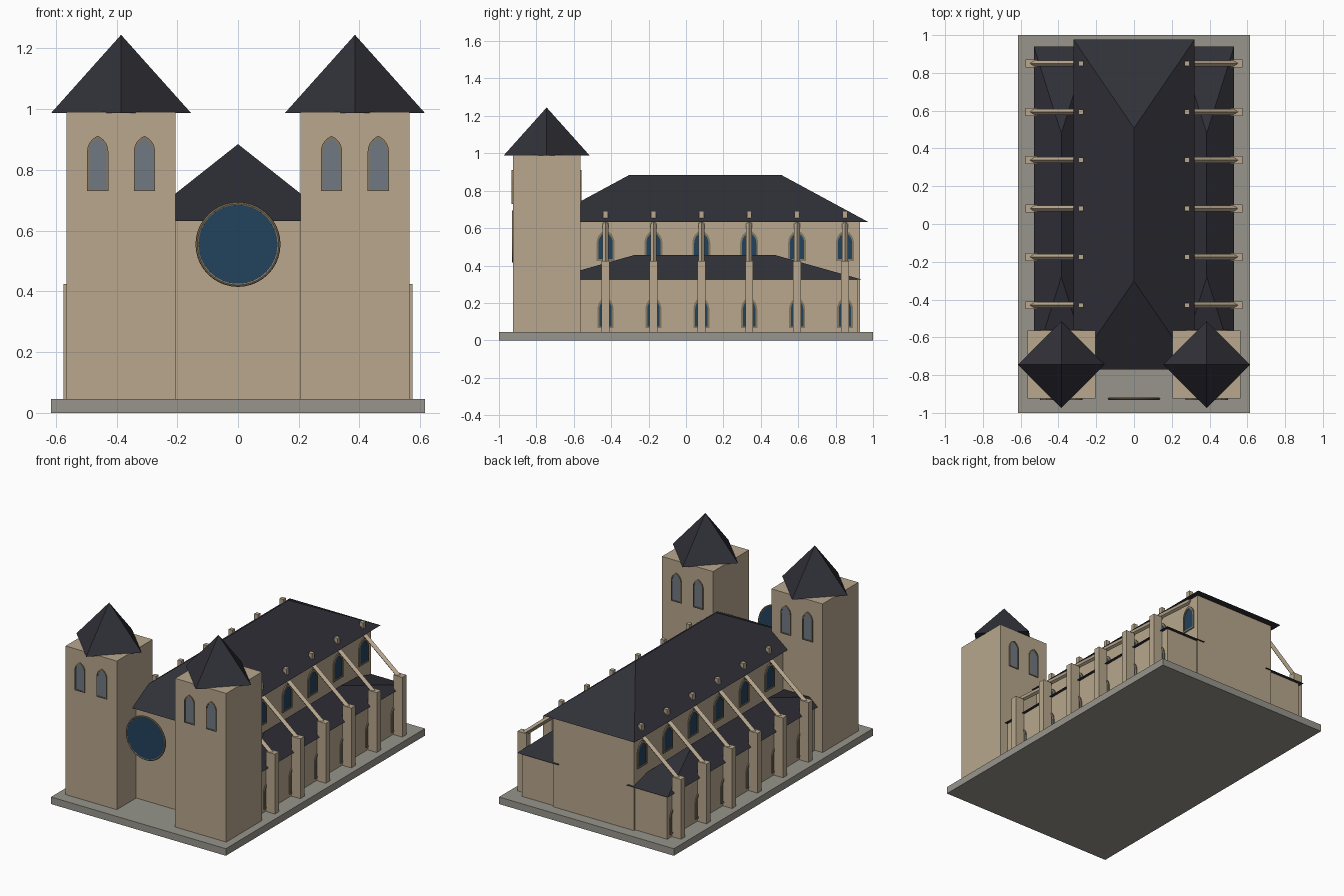
import bpy, bmesh, math
from mathutils import Matrix, Vector

cube = bpy.data.objects.get("Cube")
if cube:
    bpy.data.objects.remove(cube, do_unlink=True)


def material(name, r, g, b):
    m = bpy.data.materials.new(name)
    m.use_nodes = True
    m.diffuse_color = (r, g, b, 1)
    m.node_tree.nodes["Principled BSDF"].inputs["Base Color"].default_value = (r, g, b, 1)
    return m


STONE = material("warm stone", 0.48, 0.39, 0.27)
TRIM = material("dark stone trim", 0.24, 0.19, 0.12)
SLATE = material("dark slate", 0.03, 0.03, 0.04)
PAVING = material("grey paving", 0.31, 0.30, 0.26)
BLUE = material("blue glass", 0.016, 0.055, 0.11)
GREY = material("grey glass", 0.165, 0.19, 0.225)


def finish(name, bm, *mats):
    bmesh.ops.recalc_face_normals(bm, faces=bm.faces)
    mesh = bpy.data.meshes.new(name)
    bm.to_mesh(mesh)
    bm.free()
    for m in mats:
        mesh.materials.append(m)
    ob = bpy.data.objects.new(name, mesh)
    bpy.context.collection.objects.link(ob)
    return ob


def box(name, x, y, z, mat):
    """Block from (min, max) pairs."""
    bm = bmesh.new()
    spans = [sorted(s) for s in (x, y, z)]
    centre = Vector([(a + b) / 2 for a, b in spans])
    size = Vector([b - a for a, b in spans])
    bmesh.ops.create_cube(bm, size=1, matrix=Matrix.Translation(centre) @ Matrix.Diagonal(size).to_4x4())
    return finish(name, bm, mat)


def prism(name, start, end, r1, r2, sides, mat, turn=0.0):
    """Round or many-sided bar, cone or disc between two points."""
    bm = bmesh.new()
    a, b = Vector(start), Vector(end)
    axis = b - a
    rot = axis.to_track_quat('Z', 'Y').to_matrix().to_4x4() @ Matrix.Rotation(turn, 4, 'Z')
    bmesh.ops.create_cone(bm, cap_ends=True, segments=sides, radius1=r1, radius2=r2,
                          depth=axis.length, matrix=Matrix.Translation((a + b) / 2) @ rot)
    return finish(name, bm, mat)


def hip_roof(name, x, y, half_x, half_y, half_ridge, z0, z1):
    bm = bmesh.new()
    e = [bm.verts.new((x + i * half_x, y + j * half_y, z0)) for i, j in ((-1, -1), (1, -1), (1, 1), (-1, 1))]
    front, back = [bm.verts.new((x, y + j * half_ridge, z1)) for j in (-1, 1)]
    for f in (e, (e[0], e[1], front), (e[2], e[3], back),
              (e[1], e[2], back, front), (e[3], e[0], front, back)):
        bm.faces.new(f)
    return finish(name, bm, SLATE)


def arch(width, bottom, spring, top, steps=6):
    """Outline of a pointed arch as (across, up) points."""
    h, rise = width / 2, top - spring
    r = (rise * rise + h * h) / (2 * h)
    sweep = math.asin(min(1, rise / r))
    right = [(h - r + r * math.cos(sweep * i / steps), spring + r * math.sin(sweep * i / steps))
             for i in range(steps)]
    return [(-h, bottom), (h, bottom)] + right + [(0, top)] + [(-u, v) for u, v in reversed(right)]


def window(name, x, y, angle, width, bottom, spring, top, rim, glass):
    """Pointed window plate whose face points to -y before turning."""
    bm = bmesh.new()
    outer = arch(width, bottom, spring, top)
    inner = arch(width - 2 * rim, bottom + rim, spring, top - 1.4 * rim)
    loops = [[bm.verts.new((u, -d, v)) for u, v in pts]
             for pts, d in ((outer, 0), (outer, 0.007), (inner, 0.007), (inner, 0.003))]
    n = len(outer)
    for a, b in zip(loops, loops[1:]):
        for i in range(n):
            j = (i + 1) % n
            # The two bottom corners repeat at the spring only as edges
            bm.faces.new((a[i], a[j], b[j], b[i]))
    pane = bm.faces.new(loops[-1])
    pane.material_index = 1
    bm.faces.new(list(reversed(loops[0])))
    bm.transform(Matrix.Translation((x, y, 0)) @ Matrix.Rotation(angle, 4, 'Z'))
    return finish(name, bm, TRIM, glass)


# Plinth, nave and its roof
box("plinth", (-0.615, 0.615), (-1, 1), (0, 0.045), PAVING)
box("nave", (-0.285, 0.285), (-0.73, 0.93), (0.045, 0.634), STONE)
hip_roof("nave_roof", 0, 0.103, 0.32, 0.873, 0.405, 0.632, 0.885)

# Round window between the towers
prism("rose_glass", (0, -0.921, 0.555), (0, -0.929, 0.555), 0.134, 0.134, 40, BLUE)
bpy.ops.mesh.primitive_torus_add(major_segments=40, minor_segments=8, major_radius=0.134,
                                 minor_radius=0.006, location=(0, -0.925, 0.555),
                                 rotation=(math.pi / 2, 0, 0))
ring = bpy.context.object
ring.name = "rose_ring"
ring.data.materials.append(TRIM)
bpy.ops.object.shade_smooth_by_angle()

for side, label in ((1, "left"), (-1, "right")):
    # Tower with its turned pyramid roof
    tx, ty = side * 0.385, -0.745
    box(label + "_tower", (tx - 0.18, tx + 0.18), (ty - 0.18, ty + 0.18), (0.045, 0.99), STONE)
    prism(label + "_tower_roof", (tx, ty, 0.988), (tx, ty, 1.245), 0.23, 0, 4, SLATE)
    for offset in (-0.077, 0.077):
        for wy, angle in ((ty - 0.18, 0), (ty + 0.18, math.pi)):
            window(label + "_tower_window", tx + offset, wy, angle,
                   0.07, 0.73, 0.86, 0.912, 0.006, GREY)

    # Side aisle
    box(label + "_aisle", (side * 0.26, side * 0.51), (-0.72, 0.917), (0.045, 0.327), STONE)
    hip_roof(label + "_aisle_roof", tx, 0.1, 0.145, 0.84, 0.38, 0.325, 0.455)

    # Repeating bays: pier, flying strut, pinnacle and windows
    for bay in range(6):
        y = -0.43 + 0.256 * bay
        turn = side * math.pi / 2
        box(label + "_pier", (side * 0.512, side * 0.575), (y - 0.021, y + 0.021), (0.045, 0.425), STONE)
        prism(label + "_strut", (side * 0.55, y, 0.405), (side * 0.28, y, 0.628),
              0.016, 0.016, 4, STONE)
        box(label + "_pinnacle", (side * 0.267, side * 0.293), (y - 0.013, y + 0.013), (0.62, 0.692), STONE)
        window(label + "_upper_window", side * 0.285, y, turn, 0.096, 0.425, 0.52, 0.59, 0.01, BLUE)
        window(label + "_aisle_window", side * 0.51, y, turn, 0.086, 0.065, 0.165, 0.235, 0.01, BLUE)
